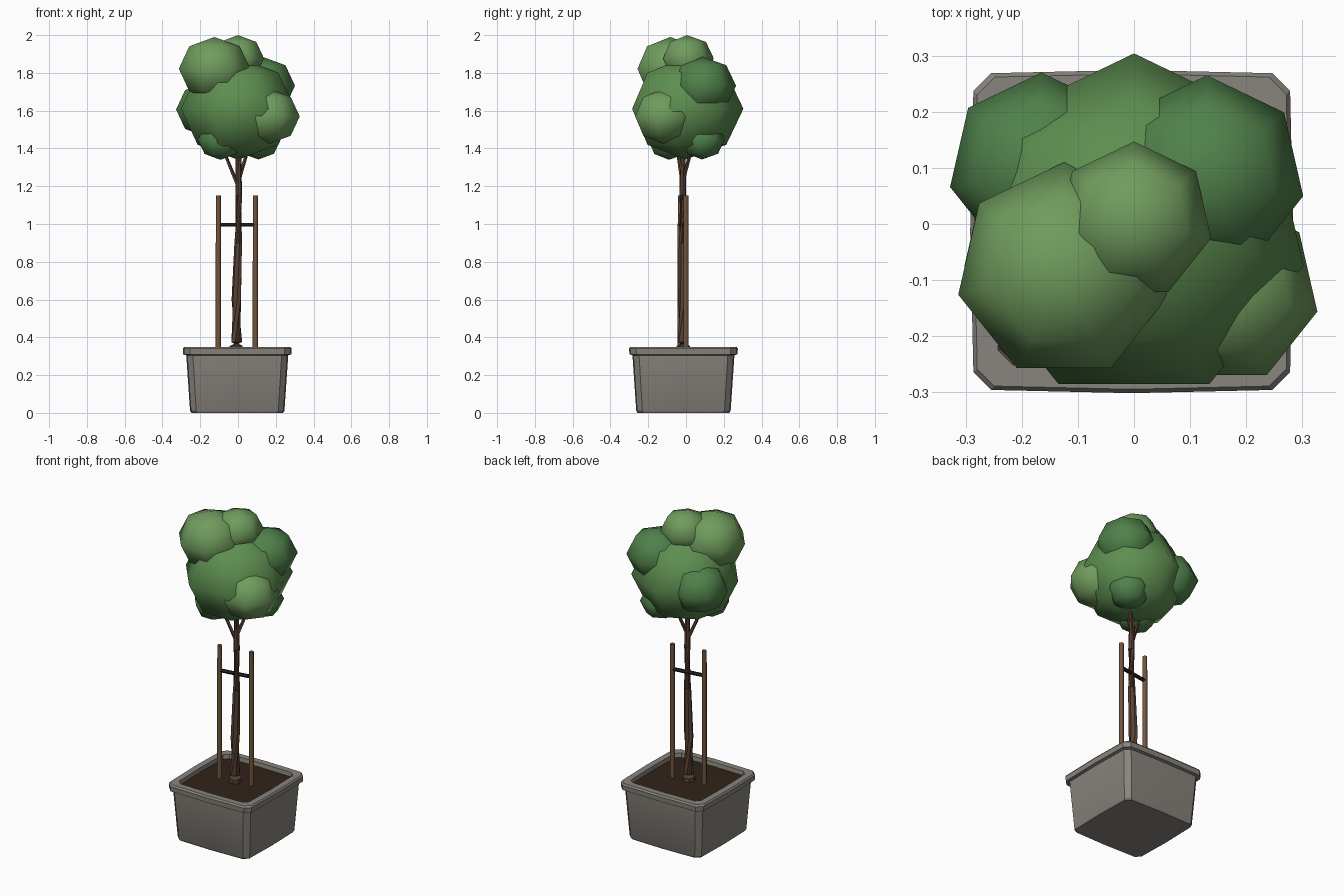
import bpy, bmesh, math
from mathutils import Vector

if "Cube" in bpy.data.objects:
    bpy.data.objects.remove(bpy.data.objects["Cube"])


def material(name, rgb):
    m = bpy.data.materials.new(name)
    m.diffuse_color = (*rgb, 1)
    m.use_nodes = True
    m.node_tree.nodes["Principled BSDF"].inputs["Base Color"].default_value = m.diffuse_color
    return m


STONE = material("stone", (0.25, 0.23, 0.205))
SOIL = material("soil", (0.03, 0.017, 0.01))
BARK = material("bark", (0.10, 0.055, 0.035))
WOOD = material("stake_wood", (0.17, 0.09, 0.045))
RUBBER = material("rubber", (0.015, 0.015, 0.02))
LIGHT = material("leaf_light", (0.16, 0.33, 0.11))
MID = material("leaf_mid", (0.11, 0.27, 0.08))
DARK = material("leaf_dark", (0.08, 0.22, 0.07))


def finish(name, bm, mat, angle):
    bmesh.ops.recalc_face_normals(bm, faces=bm.faces)
    me = bpy.data.meshes.new(name)
    bm.to_mesh(me)
    bm.free()
    me.materials.append(mat)
    ob = bpy.data.objects.new(name, me)
    bpy.context.collection.objects.link(ob)
    bpy.ops.object.select_all(action='DESELECT')
    ob.select_set(True)
    bpy.context.view_layer.objects.active = ob
    bpy.ops.object.shade_smooth_by_angle(angle=math.radians(angle))
    return ob


def loft(name, rings, mat, angle=30):
    """Skin a list of equal-length point rings and cap both ends."""
    bm = bmesh.new()
    vs = [[bm.verts.new(p) for p in ring] for ring in rings]
    n = len(vs[0])
    for a, b in zip(vs, vs[1:]):
        for i in range(n):
            j = (i + 1) % n
            bm.faces.new((a[i], a[j], b[j], b[i]))
    bm.faces.new(vs[0][::-1])
    bm.faces.new(vs[-1])
    return finish(name, bm, mat, angle)


def square_ring(z, half):
    """Square with cut corners and slightly bowed sides."""
    side = [(1, 0), (0.98, 0.87), (0.87, 0.98)]
    pts = []
    for k in range(4):
        for x, y in side:
            for _ in range(k):
                x, y = -y, x
            pts.append((x * half - 0.004, y * half - 0.0135, z))
    return pts


def tube(name, path, radii, sides, mat):
    path = [Vector(p) for p in path]
    rings = []
    for i, (p, r) in enumerate(zip(path, radii)):
        d = path[min(i + 1, len(path) - 1)] - path[max(i - 1, 0)]
        q = d.to_track_quat('Z', 'Y')
        rings.append([p + q @ Vector((r * math.cos(math.tau * k / sides),
                                      r * math.sin(math.tau * k / sides), 0))
                      for k in range(sides)])
    return loft(name, rings, mat, 50)


def leaf_ball(name, x, y, z, r, mat):
    """Squashed seven-sided ball."""
    bm = bmesh.new()
    bmesh.ops.create_uvsphere(bm, u_segments=7, v_segments=4, radius=1)
    # turn so that one side corner points to +y
    eq = max((v for v in bm.verts if abs(v.co.z) < 0.01), key=lambda v: v.co.y)
    turn = math.pi / 2 - math.atan2(eq.co.y, eq.co.x)
    c, s = math.cos(turn), math.sin(turn)
    for v in bm.verts:
        a, b, h = v.co
        v.co = (x + r * (a * c - b * s), y + r * (a * s + b * c), z + 0.87 * r * h)
    return finish(name, bm, mat, 80)


# planter and soil
loft("planter", [square_ring(z, h) for z, h in [
    (0.0, 0.243), (0.012, 0.25), (0.305, 0.27), (0.31, 0.286), (0.34, 0.288),
    (0.35, 0.281), (0.35, 0.243), (0.30, 0.237)]], STONE)
loft("soil", [square_ring(z, h) for z, h in [(0.302, 0.236), (0.325, 0.24), (0.33, 0.12)]], SOIL)

# trunk and branches
tube("trunk", [(-0.008, -0.015, 0.31), (-0.008, -0.015, 0.355), (-0.008, -0.015, 0.375),
               (-0.008, -0.016, 0.6), (0.002, -0.018, 0.9), (0.004, -0.018, 1.15),
               (0.0, -0.014, 1.5)],
     [0.037, 0.036, 0.030, 0.026, 0.021, 0.018, 0.013], 7, BARK)
for i, (start, end) in enumerate([
        ((0.0, -0.017, 1.2), (-0.09, -0.05, 1.42)),
        ((0.003, -0.016, 1.23), (0.07, 0.045, 1.45)),
        ((0.003, -0.017, 1.26), (0.02, -0.06, 1.46))]):
    tube(f"branch_{i + 1}", [start, end], [0.011, 0.008], 5, BARK)

# support stakes and tie
LEFT, RIGHT = (-0.104, -0.03), (0.092, 0.0)
for name, (x, y) in (("left_stake", LEFT), ("right_stake", RIGHT)):
    tube(name, [(x, y, 0.31), (x, y, 1.15)], [0.0145, 0.0135], 8, WOOD)
tube("tie", [(*LEFT, 0.995), (*RIGHT, 0.995)], [0.011, 0.011], 6, RUBBER)

# crown of leaf balls
for name, x, y, z, r, mat in [
        ("crown_core", 0.0, -0.006, 1.61, 0.31, MID),
        ("crown_top", 0.0, 0.006, 1.877, 0.141, LIGHT),
        ("crown_front_left", -0.125, -0.083, 1.822, 0.193, LIGHT),
        ("crown_back_right", 0.13, 0.089, 1.732, 0.176, DARK),
        ("crown_back_left", -0.165, 0.103, 1.606, 0.167, DARK),
        ("crown_front_right", 0.164, -0.119, 1.57, 0.167, LIGHT),
        ("crown_low_left", -0.093, -0.09, 1.446, 0.122, DARK),
        ("crown_low_right", 0.108, 0.085, 1.446, 0.12, DARK)]:
    leaf_ball(name, x, y, z, r, mat)
